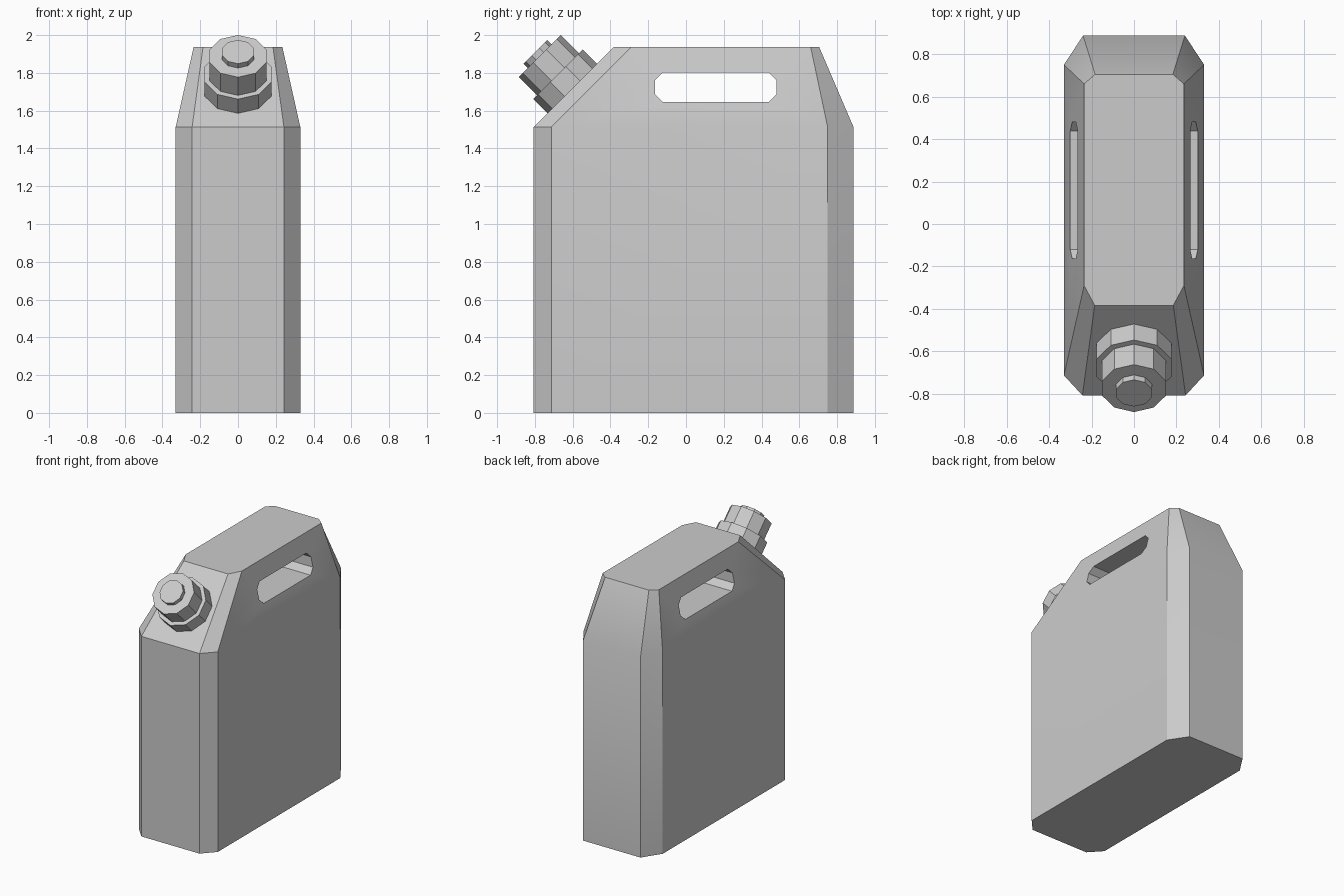
import bpy, bmesh, math
from mathutils import Matrix, Vector

if "Cube" in bpy.data.objects:
    bpy.data.objects.remove(bpy.data.objects["Cube"])


def make_object(name, bm):
    bmesh.ops.recalc_face_normals(bm, faces=bm.faces)
    mesh = bpy.data.meshes.new(name)
    bm.to_mesh(mesh)
    bm.free()
    ob = bpy.data.objects.new(name, mesh)
    bpy.context.collection.objects.link(ob)
    return ob


def loft(name, rings):
    """Skin a stack of equal-length closed rings and cap both ends."""
    bm = bmesh.new()
    loops = [[bm.verts.new(p) for p in ring] for ring in rings]
    n = len(loops[0])
    for a, b in zip(loops, loops[1:]):
        for i in range(n):
            j = (i + 1) % n
            bm.faces.new((a[i], a[j], b[j], b[i]))
    bm.faces.new(loops[0])
    bm.faces.new(loops[-1])
    return make_object(name, bm)


def section(half, z):
    """Mirror a right-hand outline (front to back) into a closed ring."""
    return [(x, y, z) for x, y in half] + [(-x, y, z) for x, y in reversed(half)]


# Can body: chamfered box with a tapered, sloped shoulder
wide = [(0.243, -0.807), (0.33, -0.713), (0.33, 0.75), (0.24, 0.887)]
narrow = [(0.185, -0.383), (0.235, -0.29), (0.235, 0.66), (0.183, 0.705)]
body = loft("can_body", [section(wide, 0), section(wide, 1.513), section(narrow, 1.937)])

# Handle opening: octagonal slot cut straight through
y0, y1, z0, z1, c = -0.163, 0.48, 1.645, 1.803, 0.042
slot = [(y0 + c, z0), (y1 - c, z0), (y1, z0 + c), (y1, z1 - c),
        (y1 - c, z1), (y0 + c, z1), (y0, z1 - c), (y0, z0 + c)]
cutter = loft("handle_cutter", [[(x, y, z) for y, z in slot] for x in (-0.6, 0.6)])
cutter.hide_render = True
mod = body.modifiers.new("handle_opening", 'BOOLEAN')
mod.operation = 'DIFFERENCE'
mod.solver = 'EXACT'
mod.object = cutter
bpy.context.view_layer.objects.active = body
body.select_set(True)
bpy.ops.object.modifier_apply(modifier=mod.name)
bpy.data.objects.remove(cutter)
bpy.ops.object.shade_smooth_by_angle(angle=math.radians(30))

# Spout parts: ten-sided discs stacked along the 45 degree slope normal
base = Vector((0, -0.602, 1.717))
tilt = Matrix.Translation(base) @ Matrix.Rotation(math.radians(45), 4, 'X')


def disc(name, radius, low, high):
    ring = [(radius * math.sin(i * math.tau / 10), radius * math.cos(i * math.tau / 10))
            for i in range(10)]
    return loft(name, [[tilt @ Vector((x, y, h)) for x, y in ring] for h in (low, high)])


disc("spout_collar", 0.186, -0.01, 0.107)
disc("spout_cap", 0.158, 0.10, 0.243)
disc("cap_knob", 0.089, 0.235, 0.275)
